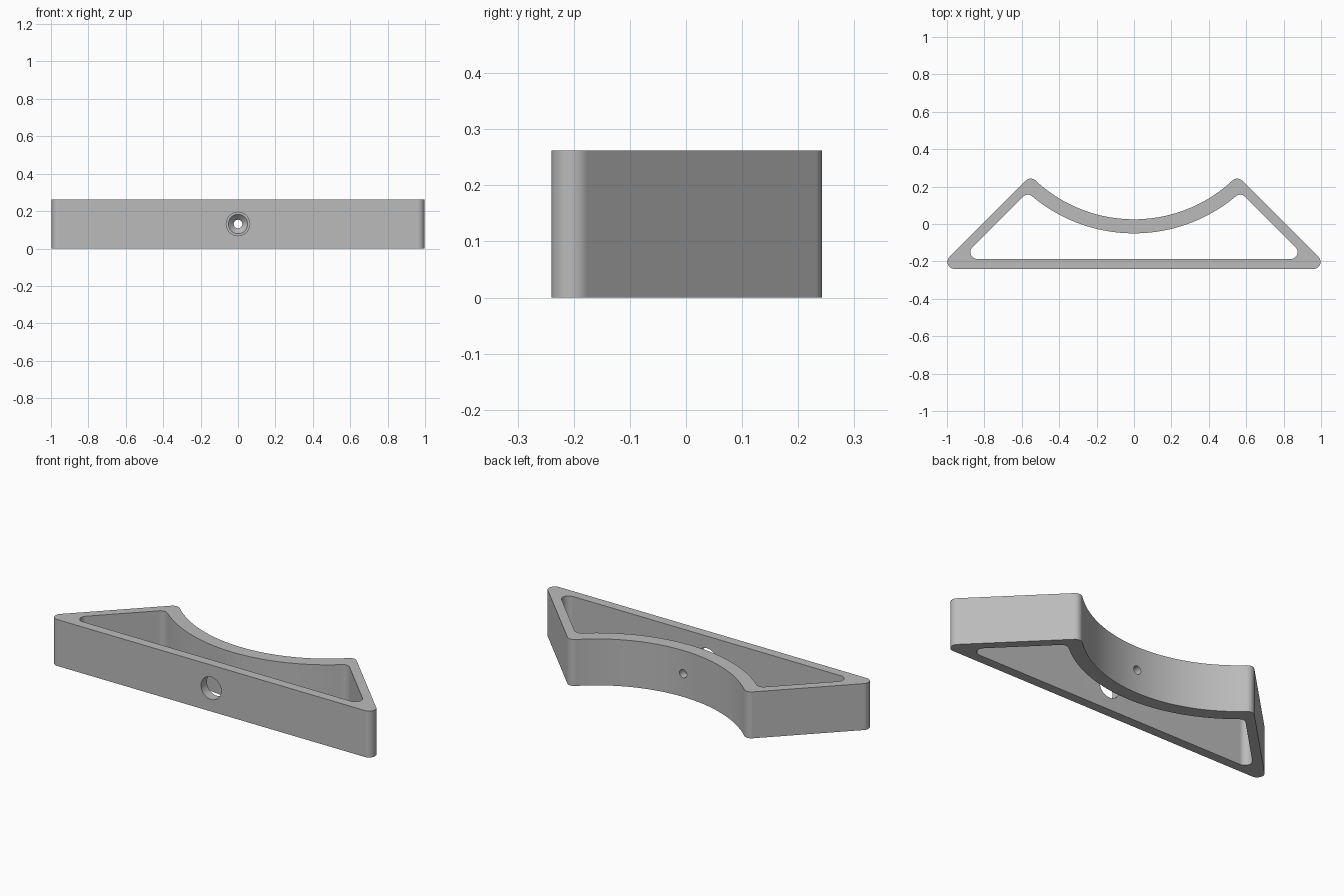
import bpy, bmesh
from math import sin, cos, pi, sqrt, atan2

cube = bpy.data.objects.get("Cube")
if cube:
    bpy.data.objects.remove(cube)

HEIGHT = 0.262
ARC_Y = 0.797      # centre of the cradle arc
FILLET = 0.037

grey = bpy.data.materials.new("plain grey")
grey.use_nodes = True
grey.diffuse_color = (0.5, 0.5, 0.5, 1)
grey.node_tree.nodes["Principled BSDF"].inputs["Base Color"].default_value = (0.5, 0.5, 0.5, 1)


def arc(cx, cy, r, a0, a1, n):
    steps = [a0 + (a1 - a0) * i / n for i in range(n + 1)]
    return [(cx + r * cos(a), cy + r * sin(a)) for a in steps]


def outline(bottom, k, radius):
    """Closed loop: flat bottom, 45 degree sides on x + y = k, concave arc on top."""
    r = FILLET
    inset = k - r * sqrt(2)
    low_y = bottom + r
    # tip fillet touches both the side line and the concave arc
    d = inset - ARC_Y
    tip_x = (d + sqrt(2 * (radius + r) ** 2 - d * d)) / 2
    tip_y = inset - tip_x
    toward = atan2(ARC_Y - tip_y, -tip_x)
    half = arc(inset - low_y, low_y, r, -pi / 2, pi / 4, 10)
    half += arc(tip_x, tip_y, r, pi / 4, toward, 8)
    half += arc(0, ARC_Y, radius, toward - pi, -pi / 2, 24)[1:]
    return half + [(-x, y) for x, y in reversed(half[:-1])]


def make_object(name, bm):
    bmesh.ops.recalc_face_normals(bm, faces=bm.faces)
    mesh = bpy.data.meshes.new(name)
    bm.to_mesh(mesh)
    bm.free()
    mesh.materials.append(grey)
    obj = bpy.data.objects.new(name, mesh)
    bpy.context.collection.objects.link(obj)
    return obj


def bridge(bm, a, b):
    n = len(a)
    for i in range(n):
        j = (i + 1) % n
        bm.faces.new((a[i], a[j], b[j], b[i]))


# Hollow bracket: outer and inner walls joined by flat rims
bm = bmesh.new()
outer = outline(-0.24, 0.81, 0.772)
inner = outline(-0.187, 0.74, 0.847)
rings = [[bm.verts.new((x, y, z)) for x, y in loop]
         for loop, z in ((outer, 0), (outer, HEIGHT), (inner, HEIGHT), (inner, 0))]
for i in range(4):
    bridge(bm, rings[i], rings[(i + 1) % 4])
bracket = make_object("cradle_bracket", bm)

# Screw hole cutter: wide access hole, countersink, narrow shank (y, radius)
profile = [(-0.3, 0.063), (-0.1, 0.063), (-0.1, 0.052),
           (-0.049, 0.052), (-0.019, 0.023), (0.1, 0.023)]
SIDES = 40
bm = bmesh.new()
rings = [[bm.verts.new((r * cos(2 * pi * i / SIDES), y, HEIGHT / 2 + r * sin(2 * pi * i / SIDES)))
          for i in range(SIDES)] for y, r in profile]
for a, b in zip(rings, rings[1:]):
    bridge(bm, a, b)
bm.faces.new(rings[0])
bm.faces.new(rings[-1])
cutter = make_object("screw_hole_cutter", bm)
cutter.hide_render = True

# Drill the hole, then drop the cutter
cut = bracket.modifiers.new("screw_hole", 'BOOLEAN')
cut.operation = 'DIFFERENCE'
cut.solver = 'EXACT'
cut.object = cutter
bpy.ops.object.select_all(action='DESELECT')
bracket.select_set(True)
bpy.context.view_layer.objects.active = bracket
bpy.ops.object.modifier_apply(modifier=cut.name)
bpy.data.objects.remove(cutter)

# Smooth fillets and arcs, crisp rims, flat walls
bpy.ops.object.shade_smooth_by_angle(angle=pi / 6)
weighted = bracket.modifiers.new("flat_walls", 'WEIGHTED_NORMAL')
weighted.keep_sharp = True
